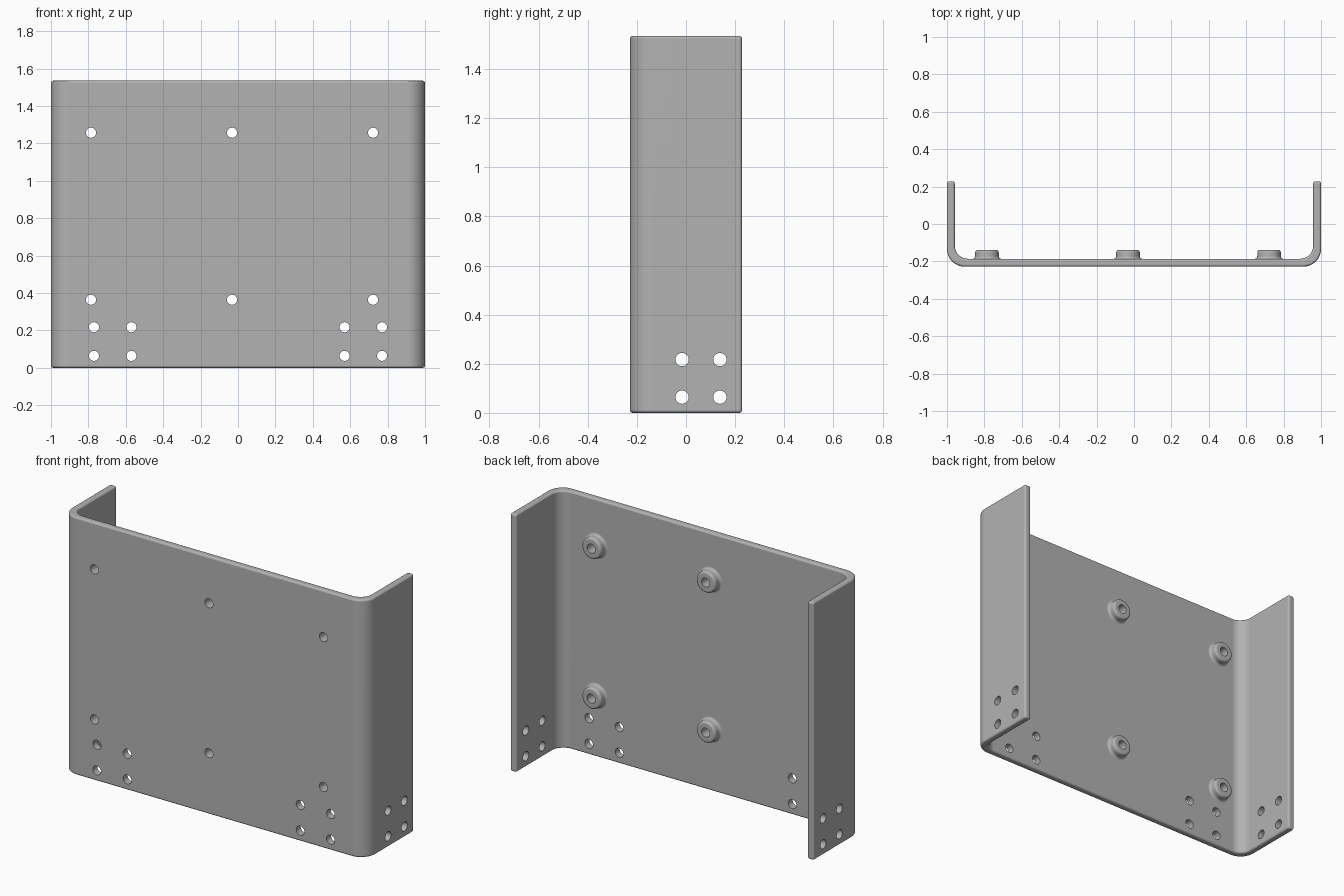
import bpy, bmesh
from math import sin, cos, pi, radians
from mathutils import Matrix, Vector

if "Cube" in bpy.data.objects:
    bpy.data.objects.remove(bpy.data.objects["Cube"], do_unlink=True)

HEIGHT, DEPTH, THICK = 1.535, 0.228, 0.042
OUTER_R, INNER_R, HOLE_R = 0.095, 0.07, 0.027
PLATE_BACK = -DEPTH + THICK

grey = bpy.data.materials.new("plain grey")
grey.use_nodes = True
grey.diffuse_color = (0.45, 0.45, 0.45, 1)
grey.node_tree.nodes["Principled BSDF"].inputs["Base Color"].default_value = grey.diffuse_color


def make_object(name, bm):
    bmesh.ops.recalc_face_normals(bm, faces=bm.faces)
    mesh = bpy.data.meshes.new(name)
    bm.to_mesh(mesh)
    bm.free()
    mesh.materials.append(grey)
    obj = bpy.data.objects.new(name, mesh)
    bpy.context.collection.objects.link(obj)
    return obj


def activate(obj):
    bpy.ops.object.select_all(action="DESELECT")
    obj.select_set(True)
    bpy.context.view_layer.objects.active = obj


def arc(cx, cy, r, start, end, steps=10):
    angles = [radians(start + (end - start) * i / steps) for i in range(steps + 1)]
    return [(cx + r * cos(a), cy + r * sin(a)) for a in angles]


# Bent channel: right half of the outline, mirrored to the other side
ox, oy = 1 - OUTER_R, -DEPTH + OUTER_R
ix, iy = 1 - THICK - INNER_R, PLATE_BACK + INNER_R
outer = arc(ox, oy, OUTER_R, -90, 0) + [(1, DEPTH)]
inner = [(1 - THICK, DEPTH)] + arc(ix, iy, INNER_R, 0, -90)
half = outer + inner
outline = half + [(-x, y) for x, y in reversed(half)]

bm = bmesh.new()
base = bm.faces.new([bm.verts.new((x, y, 0)) for x, y in outline])
top = bmesh.ops.extrude_face_region(bm, geom=[base])["geom"]
bmesh.ops.translate(bm, vec=(0, 0, HEIGHT),
                    verts=[v for v in top if isinstance(v, bmesh.types.BMVert)])
bracket = make_object("bent_bracket", bm)

# Drill positions
boss_spots = [(x, z) for x in (-0.786, -0.032, 0.722) for z in (0.364, 1.257)]
foot_spots = [(x, z) for x in (-0.77, -0.57, 0.57, 0.77) for z in (0.064, 0.217)]
side_spots = [(y, z) for y in (-0.016, 0.138) for z in (0.064, 0.217)]


def add_drill(bm, centre, axis, length):
    matrix = Matrix.Translation(centre) @ Matrix.Rotation(pi / 2, 4, axis)
    bmesh.ops.create_cone(bm, cap_ends=True, segments=32, radius1=HOLE_R,
                          radius2=HOLE_R, depth=length, matrix=matrix)


bm = bmesh.new()
for x, z in boss_spots + foot_spots:
    add_drill(bm, (x, -DEPTH + THICK / 2, z), "X", 0.12)
for y, z in side_spots:
    for side in (-1, 1):
        add_drill(bm, (side * (1 - THICK / 2), y, z), "Y", 0.12)
drills = make_object("hole_cutter", bm)
drills.hide_render = True

# Rounded rims, then the holes
activate(bracket)
rim = bracket.modifiers.new("rim", "BEVEL")
rim.width, rim.segments = 0.012, 4
rim.limit_method, rim.angle_limit = "ANGLE", radians(40)
holes = bracket.modifiers.new("holes", "BOOLEAN")
holes.operation, holes.solver, holes.object = "DIFFERENCE", "EXACT", drills
for name in ("rim", "holes"):
    bpy.ops.object.modifier_apply(modifier=name)
bpy.data.objects.remove(drills, do_unlink=True)


def finish(obj):
    activate(obj)
    bpy.ops.object.shade_smooth_by_angle(angle=radians(35))
    weighted = obj.modifiers.new("even_shading", "WEIGHTED_NORMAL")
    weighted.keep_sharp = True


finish(bracket)

# Turned bosses: radius and height above the plate, flared foot and rounded rim
flare, rim_r, body_r, tall = 0.014, 0.013, 0.063, 0.047
profile = [(HOLE_R, 0.0), (HOLE_R, tall)]
profile += list(reversed(arc(body_r - rim_r, tall - rim_r, rim_r, 0, 90, 5)))
profile += arc(body_r + flare, flare, flare, 180, 270, 5)

for number, (x, z) in enumerate(boss_spots, 1):
    bm = bmesh.new()
    ring = [bm.verts.new((r, h, 0)) for r, h in profile]
    edges = [bm.edges.new(pair) for pair in zip(ring, ring[1:])]
    bmesh.ops.spin(bm, geom=ring + edges, cent=(0, 0, 0), axis=(0, 1, 0),
                   angle=2 * pi, steps=32, use_duplicate=False)
    bmesh.ops.remove_doubles(bm, verts=bm.verts, dist=0.0001)
    # Make sure the open sleeve faces outward
    bmesh.ops.recalc_face_normals(bm, faces=bm.faces)
    boss = make_object(f"mounting_boss_{number}", bm)
    cap = max(boss.data.polygons, key=lambda p: p.center.y)
    if cap.normal.dot(Vector((0, 1, 0))) < 0:
        boss.data.flip_normals()
    boss.location = (x, PLATE_BACK, z)
    finish(boss)
